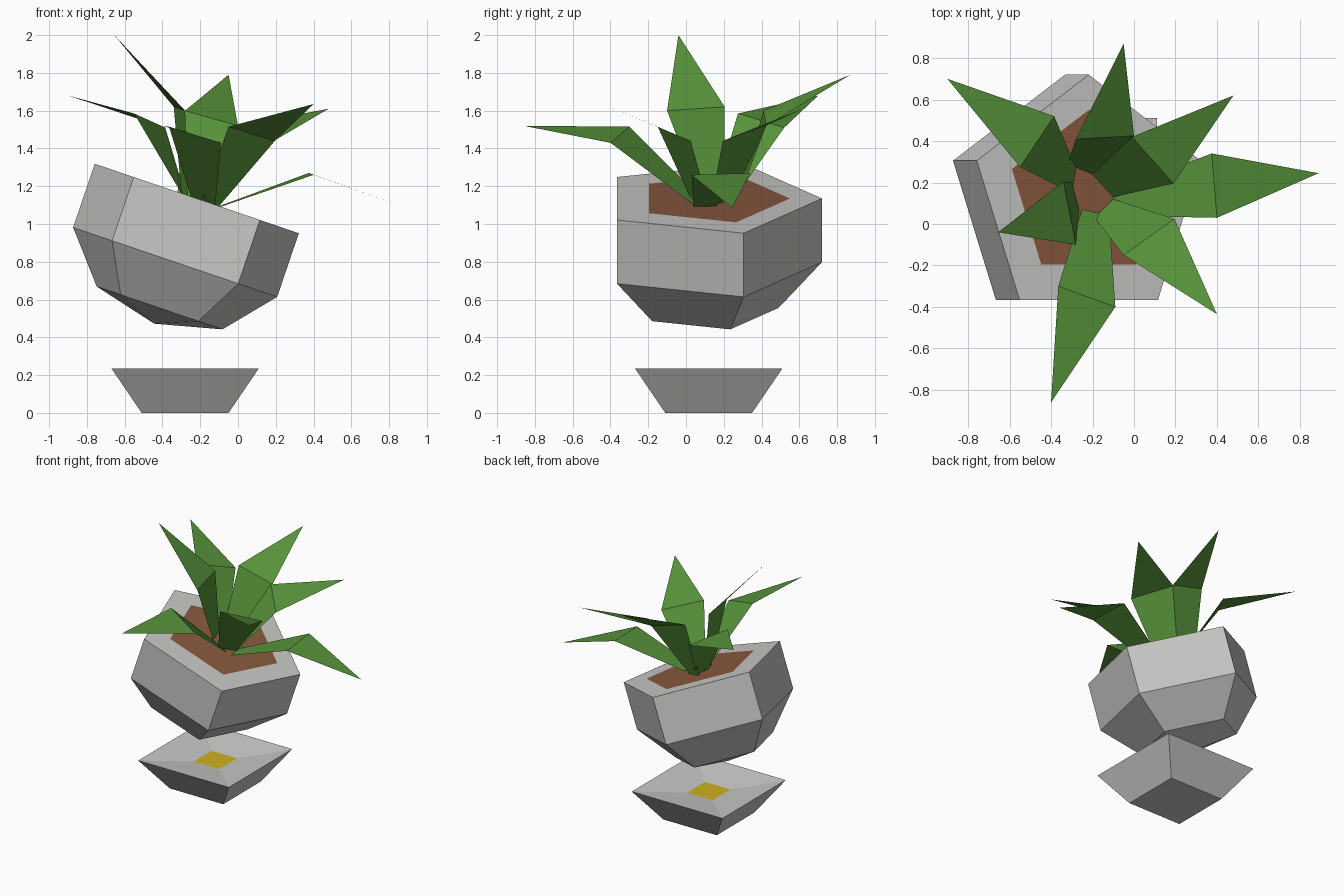
import bpy, bmesh
from math import radians, sin, cos, tan, pi, sqrt
from mathutils import Matrix, Vector

cube = bpy.data.objects.get("Cube")
if cube:
    bpy.data.objects.remove(cube, do_unlink=True)


def material(name, rgb):
    mat = bpy.data.materials.new(name)
    mat.use_nodes = True
    mat.diffuse_color = (*rgb, 1)
    bsdf = next(n for n in mat.node_tree.nodes if n.type == 'BSDF_PRINCIPLED')
    bsdf.inputs["Base Color"].default_value = (*rgb, 1)
    bsdf.inputs["Roughness"].default_value = 0.9
    return mat


STONE = material("pale grey stone", (0.58, 0.58, 0.57))
SOIL = material("brown soil", (0.25, 0.10, 0.05))
GOLD = material("gold", (0.64, 0.44, 0.016))
LEAF = material("leaf green", (0.095, 0.29, 0.043))


def add_object(name, bm, mats):
    mesh = bpy.data.meshes.new(name)
    bm.to_mesh(mesh)
    bm.free()
    for mat in mats:
        mesh.materials.append(mat)
    obj = bpy.data.objects.new(name, mesh)
    bpy.context.collection.objects.link(obj)
    return obj


def faceted_solid(name, sides, start, rings, cap_mat):
    """Loft polygon rings (radius, height, y shift); the last ring is capped in colour."""
    bm = bmesh.new()
    loops = []
    for radius, z, shift in rings:
        if radius == 0:
            loops.append([bm.verts.new((0, shift, z))] * sides)
            continue
        angles = [start + 2 * pi * i / sides for i in range(sides)]
        loops.append([bm.verts.new((radius * cos(a), radius * sin(a) + shift, z))
                      for a in angles])
    for low, high in zip(loops, loops[1:]):
        for i in range(sides):
            j = (i + 1) % sides
            corners = [low[i], low[j], high[j], high[i]]
            bm.faces.new(list(dict.fromkeys(corners)))
    if rings[0][0] > 0:
        bm.faces.new(loops[0][::-1])
    bm.faces.new(loops[-1]).material_index = 1
    return add_object(name, bm, [STONE, cap_mat])


# Square stand with a shallow dished top and a gold plate in the middle
half = sqrt(2)
stand = faceted_solid("stand", 4, pi / 4, [
    (0.23 * half, 0, 0), (0.39 * half, 0.235, 0), (0.11 * half, 0.195, 0)], GOLD)
stand.location = (-0.28, 0.12, 0)

# Five-sided floating pot, tipped to one side, with soil flush with the rim
TILT = radians(18.8)
POT_TOP = Vector((-0.218, 0.12, 1.135))
pot = faceted_solid("pot", 5, pi / 2, [
    (0, -0.70, 0), (0.37, -0.612, 0), (0.6, -0.356, 0),
    (0.6, 0, 0), (0.412, 0, 0.018)], SOIL)
pot.matrix_world = Matrix.Translation(POT_TOP) @ Matrix.Rotation(TILT, 4, 'Y')


def on_soil(x, y):
    return (x, y, POT_TOP.z - tan(TILT) * (x - POT_TOP.x))


def leaf(name, root_a, root_b, bend_a, bend_b, tip):
    """Flat blade widening from the soil to a bend, then tapering to a point."""
    bm = bmesh.new()
    a, b, c, d, e = [bm.verts.new(p) for p in
                     (on_soil(*root_a), on_soil(*root_b), bend_b, bend_a, tip)]
    for corners in ([a, b, c, d], [d, c, e]):
        face = bm.faces.new(corners)
        face.normal_update()
        if face.normal.z < 0:
            face.normal_flip()
    add_object(name, bm, [LEAF])


# Leaves in a ring around the middle of the soil
leaf("leaf_back_right", (-0.30, 0.15), (-0.28, 0.27),
     (-0.55, 0.275, 1.585), (-0.385, 0.52, 1.51), (-0.90, 0.70, 1.68))
leaf("leaf_back", (-0.32, 0.29), (-0.20, 0.24),
     (-0.28, 0.41, 1.60), (0.0, 0.425, 1.52), (-0.05, 0.87, 1.79))
leaf("leaf_back_left", (-0.20, 0.24), (-0.10, 0.13),
     (-0.01, 0.42, 1.52), (0.19, 0.195, 1.44), (0.48, 0.62, 1.61))
leaf("leaf_left", (-0.10, 0.16), (-0.09, 0.04),
     (0.375, 0.34, 1.27), (0.40, 0.03, 1.26), (0.89, 0.245, 1.085))
leaf("leaf_front_left", (-0.10, 0.12), (-0.19, 0.03),
     (0.195, 0.025, 1.44), (-0.05, -0.15, 1.515), (0.40, -0.435, 1.635))
leaf("leaf_front", (-0.12, 0.04), (-0.25, 0.07),
     (-0.09, -0.40, 1.43), (-0.365, -0.30, 1.515), (-0.40, -0.86, 1.52))
leaf("leaf_right", (-0.265, 0.07), (-0.30, 0.20),
     (-0.28, -0.10, 1.60), (-0.34, 0.205, 1.62), (-0.655, -0.04, 2.0))
